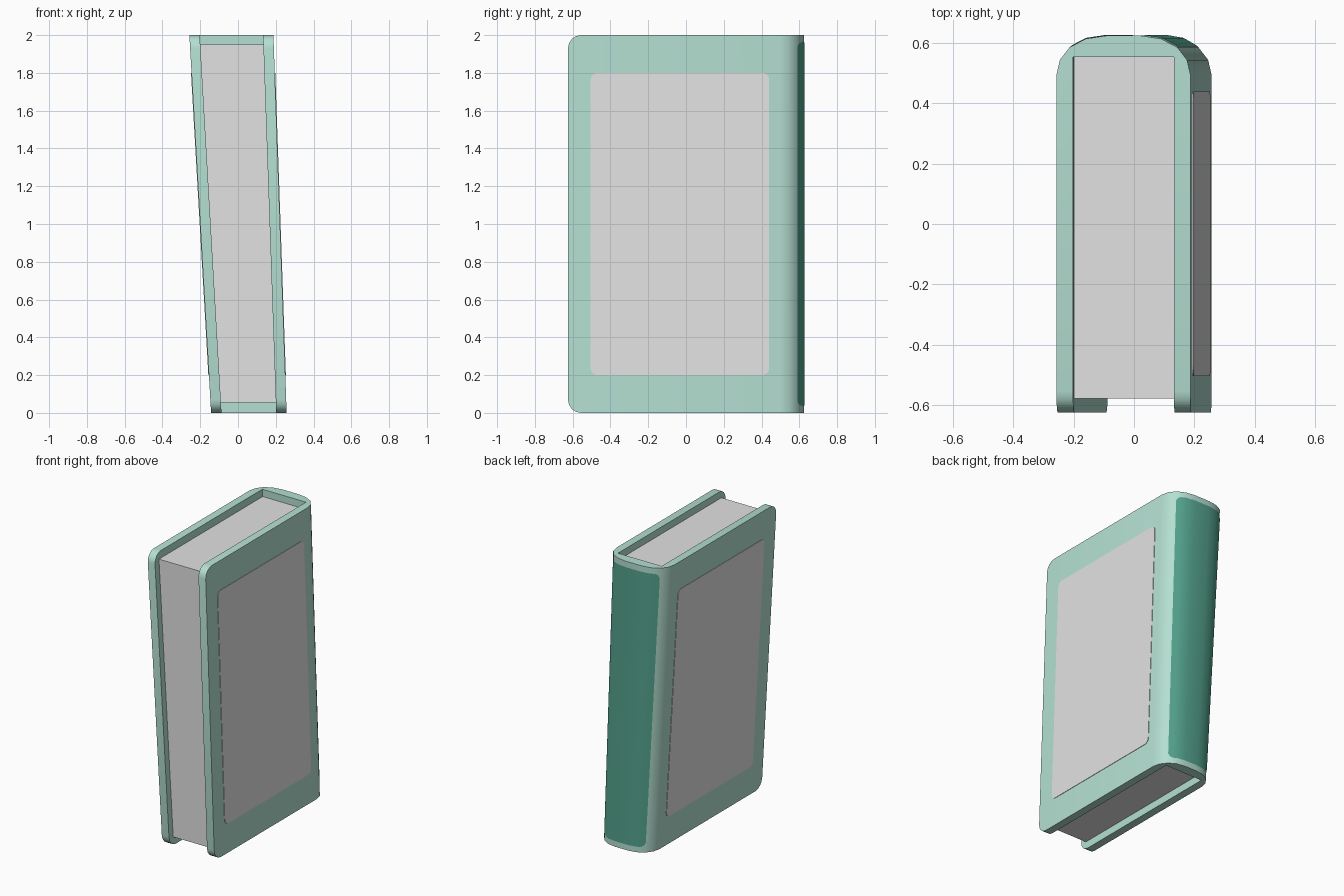
import bpy, bmesh, math

if "Cube" in bpy.data.objects:
    bpy.data.objects.remove(bpy.data.objects["Cube"])

H = 2.0
XL, XR = -0.1425, 0.2575       # outer faces of the covers at the foot
T = 0.055                      # cover thickness
YF, YB, YIN = -0.625, 0.625, 0.555
RX, RY, SEG = 0.15, 0.13, 4    # rounded spine corners


def material(name, rgb):
    m = bpy.data.materials.new(name)
    m.diffuse_color = (*rgb, 1)
    m.use_nodes = True
    m.node_tree.nodes["Principled BSDF"].inputs["Base Color"].default_value = m.diffuse_color
    return m


TEAL = material("pale_teal", (0.46, 0.74, 0.645))
DEEP = material("deep_teal", (0.09, 0.37, 0.27))
GREY = material("paper_grey", (0.76, 0.76, 0.76))


def lean(p):
    """Lean the book to the left and widen it towards the top."""
    w = min(max((p.x - XL - T) / (XR - XL - 2 * T), 0), 1)
    p.x += p.z / H * (-0.115 + 0.045 * w)


def finish(name, bm, mat, smooth=True):
    for v in bm.verts:
        lean(v.co)
    bmesh.ops.recalc_face_normals(bm, faces=bm.faces)
    me = bpy.data.meshes.new(name)
    bm.to_mesh(me)
    bm.free()
    me.materials.append(mat)
    ob = bpy.data.objects.new(name, me)
    bpy.context.collection.objects.link(ob)
    if smooth:
        bpy.ops.object.select_all(action='DESELECT')
        ob.select_set(True)
        bpy.context.view_layer.objects.active = ob
        bpy.ops.object.shade_smooth_by_angle(angle=math.radians(35))


def prism(points, offset):
    bm = bmesh.new()
    f = bm.faces.new([bm.verts.new(p) for p in points])
    ext = bmesh.ops.extrude_face_region(bm, geom=[f])["geom"]
    bmesh.ops.translate(bm, vec=offset,
                        verts=[v for v in ext if isinstance(v, bmesh.types.BMVert)])
    return bm


def spine_curve(grow=0.0):
    """Rounded outside of the spine, from left cover to right cover."""
    pts = []
    for cx, a0 in ((XL + RX, 180), (XR - RX, 90)):
        for i in range(SEG + 1):
            a = math.radians(a0 - 90 * i / SEG)
            pts.append((cx + (RX + grow) * math.cos(a),
                        YB - RY + (RY + grow) * math.sin(a)))
    return pts


# Cover: U-shaped section pulled upward, front corners rounded
profile = ([(XL, YF)] + spine_curve() +
           [(XR, YF), (XR - T, YF), (XR - T, YIN), (XL + T, YIN), (XL + T, YF)])
bm = prism([(x, y, 0) for x, y in profile], (0, 0, H))
corners = [e for e in bm.edges
           if all(abs(v.co.y - YF) < 1e-4 for v in e.verts)
           and abs(e.verts[0].co.z - e.verts[1].co.z) < 1e-4]
bmesh.ops.bevel(bm, geom=corners, offset=0.07, segments=4, profile=0.5, affect='EDGES')
finish("cover", bm, TEAL)

# Page block, set back from the cover edges
page = [(XL + T, -0.58), (XR - T, -0.58), (XR - T, YIN), (XL + T, YIN)]
finish("pages", prism([(x, y, 0.055) for x, y in page], (0, 0, 1.895)), GREY, False)


# Rounded panels on both covers
def rounded_rect(y0, y1, z0, z1, r, n=4):
    pts = []
    for k, (cy, cz) in enumerate(((y1 - r, z1 - r), (y0 + r, z1 - r),
                                  (y0 + r, z0 + r), (y1 - r, z0 + r))):
        for i in range(n + 1):
            a = math.radians(90 * k + 90 * i / n)
            pts.append((cy + r * math.cos(a), cz + r * math.sin(a)))
    return pts


for name, x, s in (("left_panel", XL, -1), ("right_panel", XR, 1)):
    outline = [(x - s * 0.002, y, z) for y, z in rounded_rect(-0.505, 0.44, 0.2, 1.8, 0.035)]
    finish(name, prism(outline, (s * 0.005, 0, 0)), GREY, False)

# Spine panel: thin skin following the spine, ends trimmed at the corners
line = spine_curve(0.003)[SEG // 2: -(SEG // 2)]


def mix(a, b, t):
    return tuple(p + (q - p) * t for p, q in zip(a, b))


cols = ([(line[0], 0.03), (mix(line[0], line[1], 0.2), 0.009), (mix(line[0], line[1], 0.5), 0)] +
        [(p, 0) for p in line[1:-1]] +
        [(mix(line[-1], line[-2], 0.5), 0), (mix(line[-1], line[-2], 0.2), 0.009), (line[-1], 0.03)])
bm = bmesh.new()
rows = [[bm.verts.new((p[0], p[1], z)) for z in (0.04 + trim, 1.96 - trim)]
        for p, trim in cols]
for a, b in zip(rows, rows[1:]):
    bm.faces.new((a[0], a[1], b[1], b[0]))
bm.normal_update()
finish("spine_panel", bm, DEEP)
# Make sure the open skin faces outward (backward)
me = bpy.data.objects["spine_panel"].data
if sum(p.normal.y for p in me.polygons) < 0:
    me.flip_normals()
